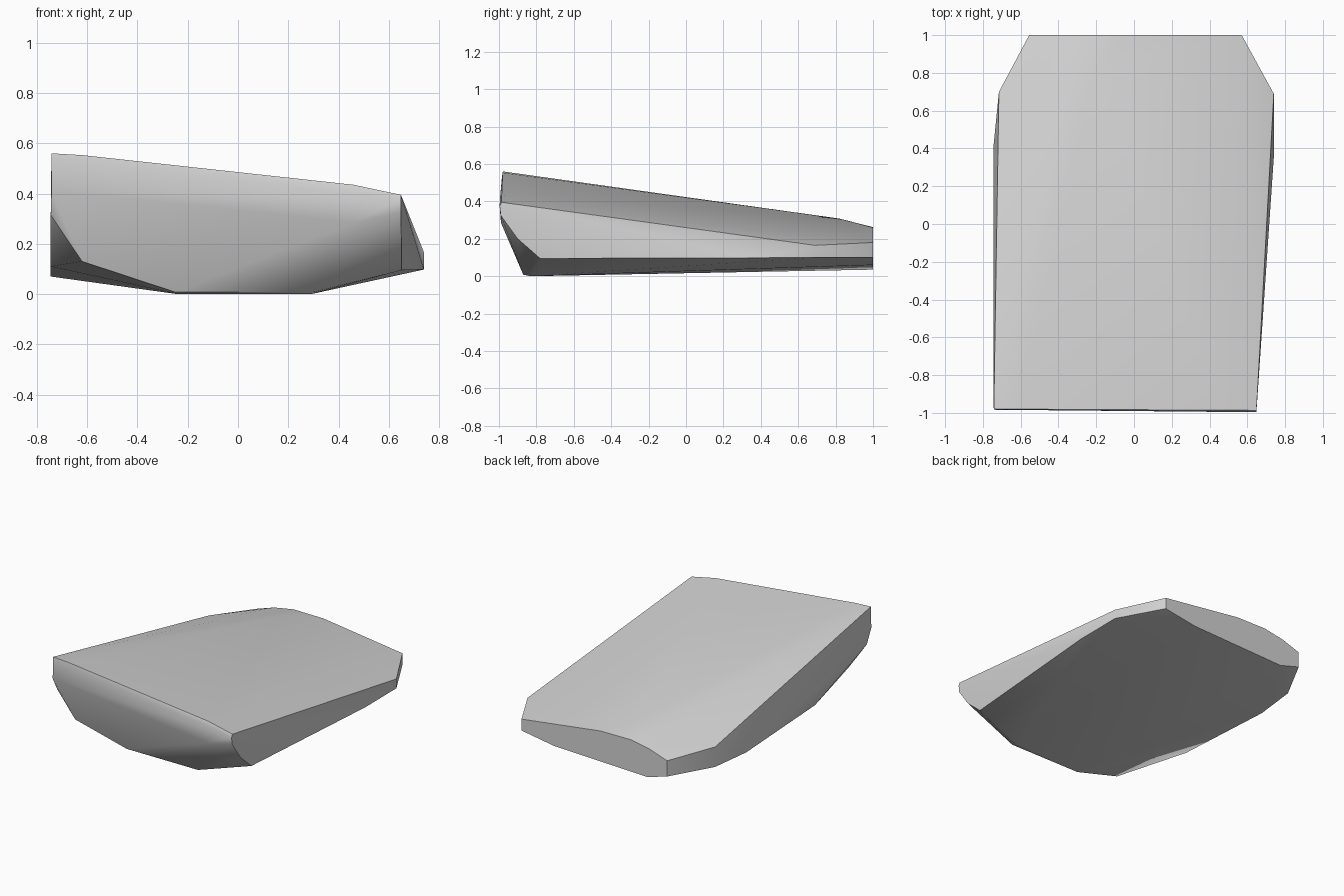
import bpy
import bmesh

default_cube = bpy.data.objects.get("Cube")
if default_cube:
    bpy.data.objects.remove(default_cube, do_unlink=True)


def make_material(name, shade):
    """Plain grey material for viewport and render."""
    colour = (shade, shade, shade, 1.0)
    material = bpy.data.materials.new(name)
    material.use_nodes = True
    material.diffuse_color = colour
    shader = material.node_tree.nodes["Principled BSDF"]
    shader.inputs["Base Color"].default_value = colour
    shader.inputs["Roughness"].default_value = 0.8
    return material


def rounded_lip(crest):
    """Turn the front crest line (x, z) into a narrow rounded edge."""
    for x, z in crest:
        y_shift = -0.01 * x
        yield (x, -0.983 + y_shift * 0.5, z)
        yield (x, -0.99 + y_shift, z - 0.02)
        yield (x, -0.987 + y_shift * 0.5, z - 0.07 if x > 0.6 else z - 0.15)


def build_slab(name, points, material):
    """Wrap the outline points in a closed stone shape."""
    bm = bmesh.new()
    for point in points:
        bm.verts.new(point)
    hull = bmesh.ops.convex_hull(bm, input=bm.verts[:])
    unused = {g for g in hull["geom_interior"] + hull["geom_unused"]
              if isinstance(g, bmesh.types.BMVert)}
    bmesh.ops.delete(bm, geom=list(unused), context="VERTS")
    bmesh.ops.dissolve_limit(bm, angle_limit=0.01,
                             verts=bm.verts[:], edges=bm.edges[:])
    bmesh.ops.recalc_face_normals(bm, faces=bm.faces[:])
    mesh = bpy.data.meshes.new(name)
    bm.to_mesh(mesh)
    bm.free()
    mesh.materials.append(material)
    slab = bpy.data.objects.new(name, mesh)
    bpy.context.collection.objects.link(slab)
    return slab


# Front crest, falling towards the model's left
front_crest = [(-0.742, 0.56), (-0.62, 0.553), (0.46, 0.435), (0.648, 0.395)]

# Upper rim and the soft ridge at the back of the top
upper_rim = [
    (0.74, 0.69, 0.165), (0.57, 1, 0.18), (-0.04, 1, 0.26),
    (-0.27, 1, 0.262), (-0.42, 1, 0.235), (-0.555, 1, 0.19),
    (-0.715, 0.7, 0.215), (-0.2, 0.82, 0.308),
]

# Lower edge of the side walls
side_edge = [
    (0.65, -0.9, 0.2), (0.65, -0.78, 0.095), (0.74, 0.35, 0.098),
    (0.74, 0.69, 0.1), (0.57, 1, 0.1), (-0.555, 1, 0.08),
    (-0.715, 0.7, 0.075), (-0.745, 0.4, 0.07), (-0.745, -0.36, 0.11),
    (-0.745, -0.93, 0.315), (-0.62, -0.91, 0.13),
]

# Underside the slab rests on
underside = [
    (-0.25, -0.87, 0.008), (0.3, -0.87, 0.008), (-0.24, -0.83, 0),
    (0.29, -0.83, 0), (0.32, 1, 0.06), (-0.4, 1, 0.035),
]

stone = make_material("stone grey", 0.65)
rock = build_slab("rock_slab",
                  list(rounded_lip(front_crest)) + upper_rim + side_edge + underside,
                  stone)

# Soft shading over the gentle slopes, crisp outer edges
bpy.ops.object.select_all(action="DESELECT")
rock.select_set(True)
bpy.context.view_layer.objects.active = rock
bpy.ops.object.shade_smooth_by_angle(angle=0.65)
